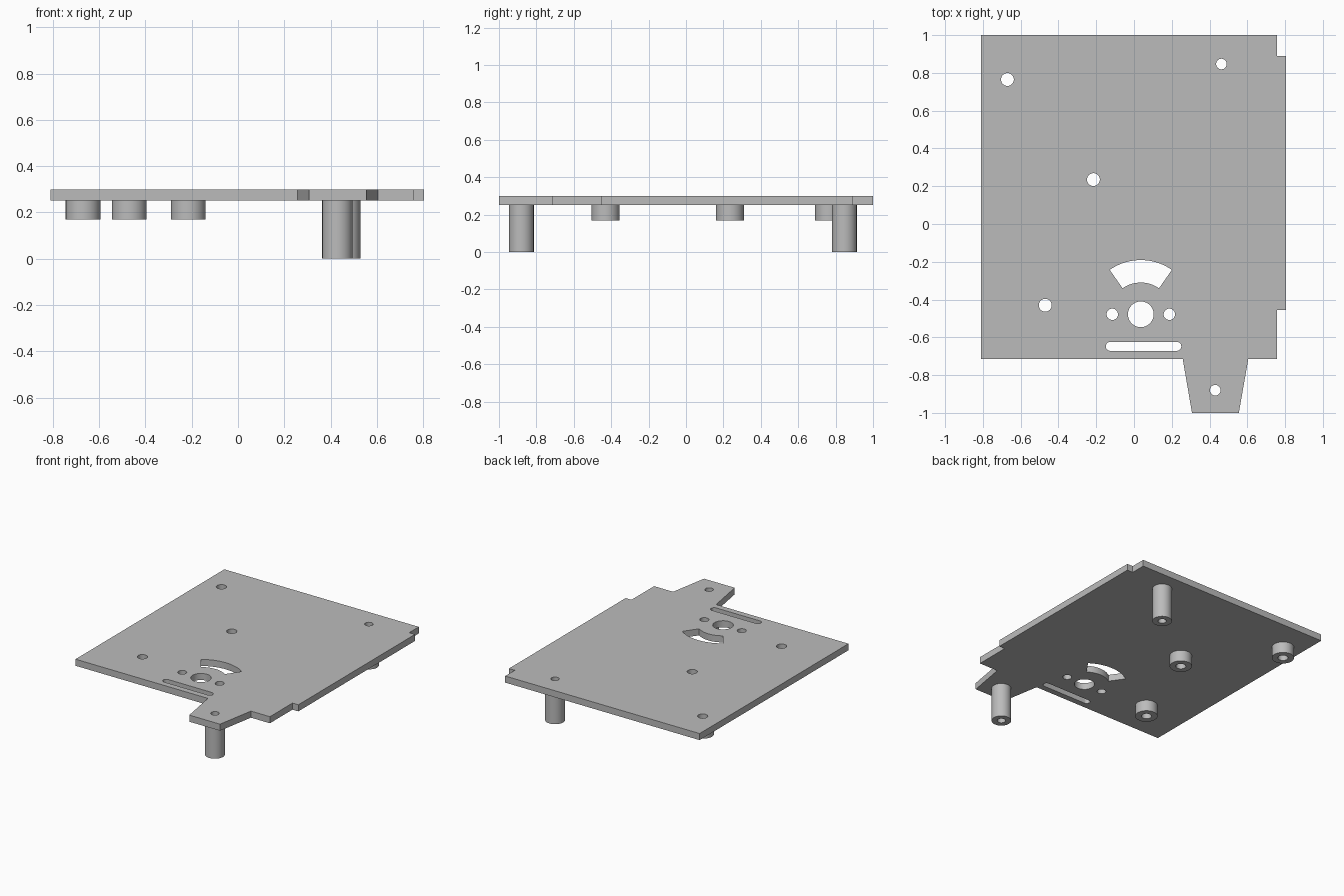
import bpy, bmesh
from math import sin, cos, pi, radians

cube = bpy.data.objects.get("Cube")
if cube:
    bpy.data.objects.remove(cube, do_unlink=True)

grey = bpy.data.materials.new("plain grey")
grey.use_nodes = True
colour = (0.5, 0.5, 0.5, 1)
grey.diffuse_color = colour
grey.node_tree.nodes["Principled BSDF"].inputs["Base Color"].default_value = colour


def arc(cx, cy, r, start, end, steps):
    """Points along an arc, angles in degrees."""
    angles = [radians(start + (end - start) * i / steps) for i in range(steps + 1)]
    return [(cx + r * cos(a), cy + r * sin(a)) for a in angles]


def circle(cx, cy, r, steps=48):
    return arc(cx, cy, r, 0, 360, steps)[:-1]


def extrude_profile(name, loops, z0, z1):
    """Solid from an outer loop and hole loops, between two heights."""
    curve = bpy.data.curves.new(name, "CURVE")
    curve.dimensions = "2D"
    curve.fill_mode = "BOTH"
    curve.extrude = (z1 - z0) / 2
    for loop in loops:
        spline = curve.splines.new("POLY")
        spline.points.add(len(loop) - 1)
        for point, (x, y) in zip(spline.points, loop):
            point.co = (x, y, 0, 1)
        spline.use_cyclic_u = True
    helper = bpy.data.objects.new(name + "_profile", curve)
    bpy.context.collection.objects.link(helper)
    graph = bpy.context.evaluated_depsgraph_get()
    mesh = bpy.data.meshes.new_from_object(helper.evaluated_get(graph))
    bpy.data.objects.remove(helper, do_unlink=True)

    # Weld the caps to the walls
    bm = bmesh.new()
    bm.from_mesh(mesh)
    bmesh.ops.remove_doubles(bm, verts=bm.verts, dist=0.0002)
    bmesh.ops.translate(bm, verts=bm.verts, vec=(0, 0, (z0 + z1) / 2))
    bmesh.ops.recalc_face_normals(bm, faces=bm.faces)
    bm.to_mesh(mesh)
    bm.free()
    mesh.materials.clear()
    mesh.materials.append(grey)
    mesh.shade_smooth()
    mesh.set_sharp_from_angle(angle=radians(30))
    obj = bpy.data.objects.new(name, mesh)
    bpy.context.collection.objects.link(obj)
    return obj


BOTTOM, TOP = 0.252, 0.30

# Standoffs: name, x, y, outer radius, hole radius, foot height
standoffs = [
    ("short_standoff_back", -0.67, 0.765, 0.075, 0.034, 0.17),
    ("short_standoff_middle", -0.215, 0.235, 0.075, 0.034, 0.17),
    ("short_standoff_front", -0.47, -0.43, 0.075, 0.034, 0.17),
    ("tall_standoff_back", 0.463, 0.847, 0.066, 0.028, 0),
    ("tall_standoff_front", 0.43, -0.88, 0.066, 0.028, 0),
]
for name, x, y, r, hole, foot in standoffs:
    extrude_profile(name, [circle(x, y, r), circle(x, y, hole)], foot, BOTTOM)

# Plate outline with side tab and tapered front tongue
outline = [
    (-0.81, 1), (0.758, 1), (0.758, 0.89), (0.805, 0.89),
    (0.805, -0.455), (0.758, -0.455), (0.758, -0.715), (0.605, -0.715),
    (0.555, -1), (0.307, -1), (0.258, -0.715), (-0.81, -0.715),
]

# Plate openings: standoff holes, shaft hole, screw holes, fan window, slot
hub = (0.036, -0.478)
openings = [circle(x, y, hole) for _, x, y, _, hole, _ in standoffs]
openings.append(circle(*hub, 0.068))
openings += [circle(hub[0] + side * 0.151, hub[1], 0.03) for side in (-1, 1)]
openings.append(arc(*hub, 0.287, 55, 125, 24) + arc(*hub, 0.168, 125, 55, 24))
openings.append(arc(0.227, -0.648, 0.0235, -90, 90, 12)
                + arc(-0.126, -0.648, 0.0235, 90, 270, 12))
extrude_profile("base_plate", [outline] + openings, BOTTOM, TOP)
